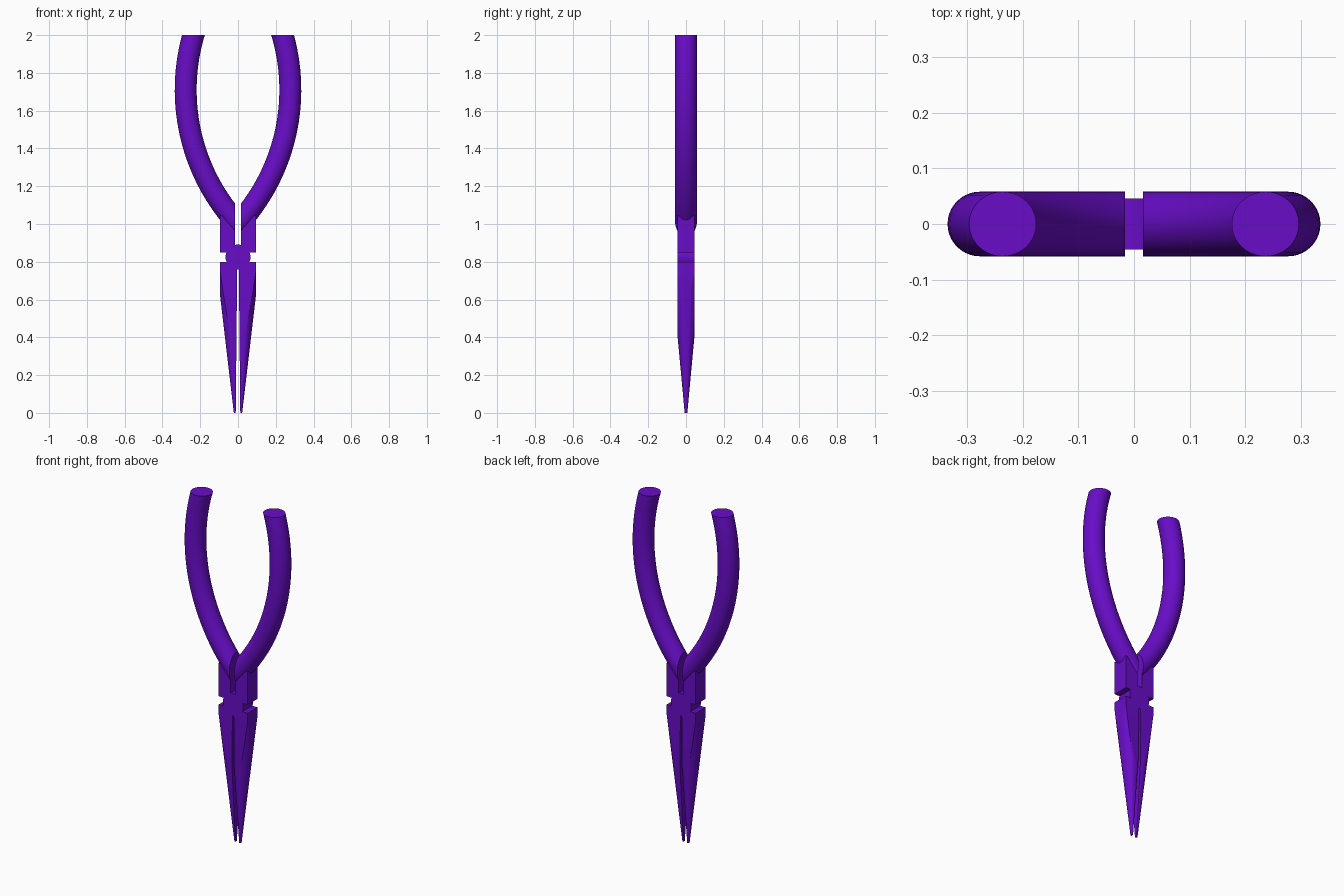
import bpy, bmesh, math
from mathutils import Vector

old = bpy.data.objects.get("Cube")
if old:
    bpy.data.objects.remove(old, do_unlink=True)

purple = bpy.data.materials.new("deep_purple")
purple.use_nodes = True
COLOUR = (0.138, 0.004, 0.57, 1.0)
purple.diffuse_color = COLOUR
purple.node_tree.nodes["Principled BSDF"].inputs["Base Color"].default_value = COLOUR

DEPTH = 0.046    # half thickness of the steel
WIDTH = 0.095    # half width of the steel
SLOT = 0.016     # half width of the gap between the handles


def loft(bm, rings):
    """Skin a list of closed rings and cap both ends."""
    vs = [[bm.verts.new(p) for p in ring] for ring in rings]
    n = len(vs[0])
    for a, b in zip(vs, vs[1:]):
        for i in range(n):
            j = (i + 1) % n
            bm.faces.new((a[i], a[j], b[j], b[i]))
    bm.faces.new(vs[0][::-1])
    bm.faces.new(vs[-1])


def slice_off(bm, point, normal):
    """Cut away everything on the normal side of a plane and cap the cut."""
    geom = bm.verts[:] + bm.edges[:] + bm.faces[:]
    bmesh.ops.bisect_plane(bm, geom=geom, dist=1e-6, plane_co=point,
                           plane_no=Vector(normal).normalized(), clear_outer=True)
    edges = [e for e in bm.edges if e.is_boundary]
    if edges:
        bmesh.ops.holes_fill(bm, edges=edges, sides=0)


def finish(bm, name, mirror=True, smooth=True):
    bmesh.ops.recalc_face_normals(bm, faces=bm.faces[:])
    mesh = bpy.data.meshes.new(name)
    bm.to_mesh(mesh)
    bm.free()
    mesh.materials.append(purple)
    ob = bpy.data.objects.new(name, mesh)
    bpy.context.collection.objects.link(ob)
    if smooth:
        bpy.ops.object.select_all(action='DESELECT')
        ob.select_set(True)
        bpy.context.view_layer.objects.active = ob
        bpy.ops.object.shade_smooth_by_angle(angle=math.radians(25))
    if mirror:
        ob.modifiers.new("Mirror", 'MIRROR')
    return ob


# Handles: round tube swept along an arc, trimmed at the top and at the slot
bm = bmesh.new()
R, TUBE, CX, CZ = 1.05, 0.058, -0.773, 1.71
rings = []
for k in range(37):
    a = math.radians(-52 + 74 * k / 36)
    ring = []
    for i in range(40):
        t = math.tau * i / 40
        r = R + TUBE * math.cos(t)
        ring.append((CX + r * math.cos(a), TUBE * math.sin(t), CZ + r * math.sin(a)))
    rings.append(ring)
loft(bm, rings)
slice_off(bm, (0, 0, 2), (0, 0, 1))
slice_off(bm, (SLOT, 0, 0), (-1, 0, 0))
finish(bm, "handles")

# Shanks: square blocks joining the handles to the pivot
bm = bmesh.new()
loft(bm, [[(x, y, z) for x, y in ((SLOT, -DEPTH), (WIDTH, -DEPTH), (WIDTH, DEPTH), (SLOT, DEPTH))]
          for z in (0.85, 1.045)])
finish(bm, "shanks", smooth=False)

# Pivot: round disc between shanks and jaws
bm = bmesh.new()
loft(bm, [[(0.066 * math.cos(math.tau * i / 40), y, 0.825 + 0.066 * math.sin(math.tau * i / 40))
           for i in range(40)] for y in (-DEPTH, DEPTH)])
finish(bm, "pivot", mirror=False)

# Jaws: leaning cones trimmed flat on the front, back, outside and inside
bm = bmesh.new()
rings = []
for z in (0.0, 0.8):
    c, r = 0.015 + 0.0245 * z, 0.007 + 0.093 * z
    rings.append([(c + r * math.cos(math.tau * i / 48), r * math.sin(math.tau * i / 48), z)
                  for i in range(48)])
loft(bm, rings)
slice_off(bm, (0, DEPTH, 0), (0, 1, 0))
slice_off(bm, (0, -DEPTH, 0), (0, -1, 0))
slice_off(bm, (WIDTH, 0, 0), (1, 0, 0))
slice_off(bm, (0.012, 0, 0), (-1, 0, -0.01))
finish(bm, "jaws")
